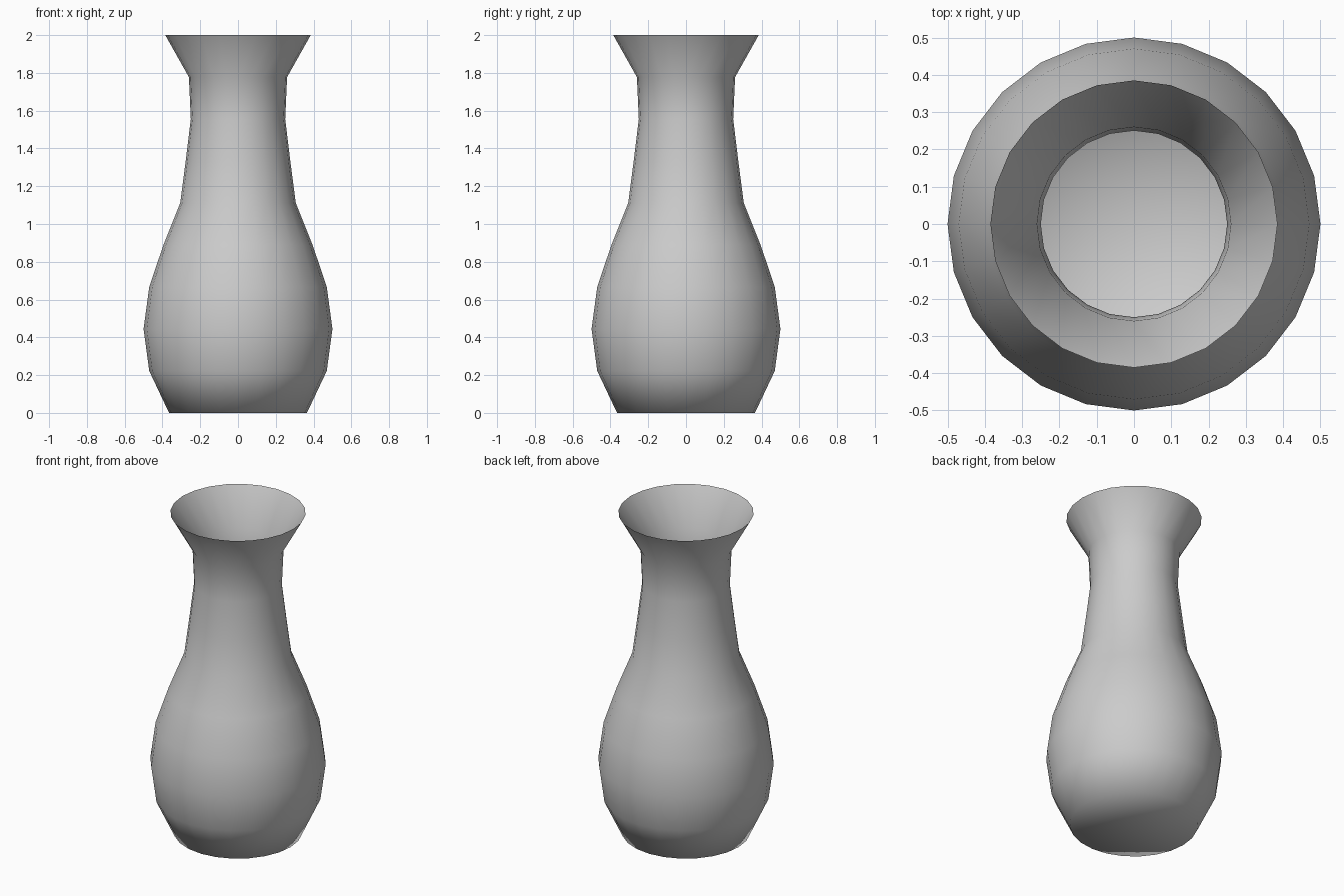
import bpy, bmesh
from math import cos, sin, pi

if "Cube" in bpy.data.objects:
    bpy.data.objects.remove(bpy.data.objects["Cube"])

SIDES = 24
HEIGHT = 2.0
# Radii at evenly spaced heights, foot to flared lip
RADII = [0.365, 0.47, 0.5, 0.47, 0.395, 0.306, 0.277, 0.25, 0.26, 0.385]

bm = bmesh.new()

# Rings of the thin vase wall
rings = []
for i, r in enumerate(RADII):
    z = HEIGHT * i / (len(RADII) - 1)
    rings.append([bm.verts.new((r * cos(2 * pi * k / SIDES), r * sin(2 * pi * k / SIDES), z))
                  for k in range(SIDES)])

# Wall
for low, high in zip(rings, rings[1:]):
    for k in range(SIDES):
        n = (k + 1) % SIDES
        bm.faces.new((low[k], low[n], high[n], high[k]))

# Closed base, open top
centre = bm.verts.new((0, 0, 0))
for k in range(SIDES):
    bm.faces.new((centre, rings[0][(k + 1) % SIDES], rings[0][k]))

for f in bm.faces:
    f.smooth = True

mesh = bpy.data.meshes.new("vase")
bm.to_mesh(mesh)
bm.free()
bpy.context.collection.objects.link(bpy.data.objects.new("vase", mesh))
